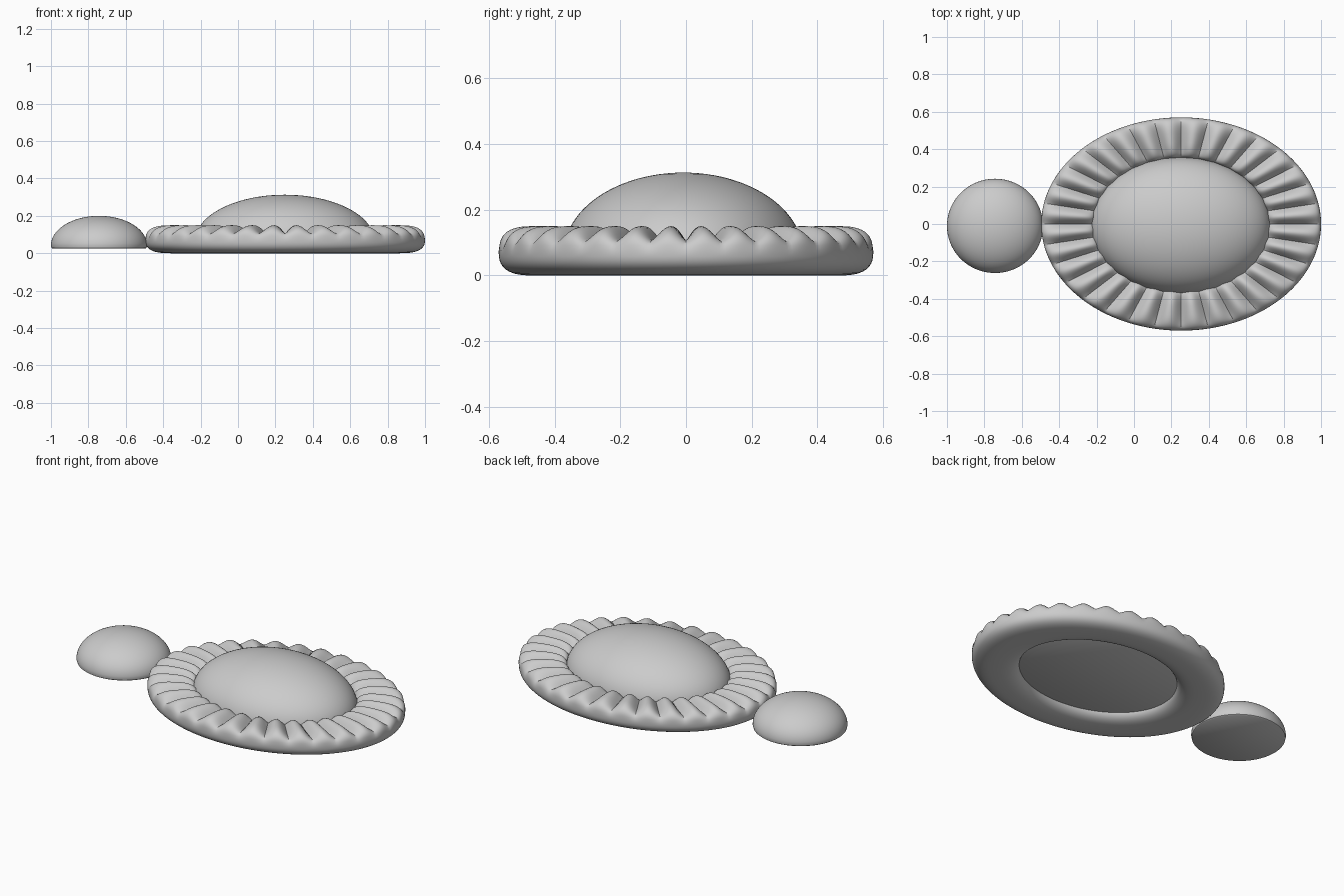
import bpy, bmesh, math
from math import sin, cos, pi

if "Cube" in bpy.data.objects:
    bpy.data.objects.remove(bpy.data.objects["Cube"])

LOBES = 32


def finish(name, bm, angle):
    bmesh.ops.recalc_face_normals(bm, faces=bm.faces[:])
    me = bpy.data.meshes.new(name)
    bm.to_mesh(me)
    bm.free()
    ob = bpy.data.objects.new(name, me)
    bpy.context.collection.objects.link(ob)
    bpy.ops.object.select_all(action='DESELECT')
    ob.select_set(True)
    bpy.context.view_layer.objects.active = ob
    bpy.ops.object.shade_smooth_by_angle(angle=math.radians(angle))
    return ob


def cabochon(name, cx, cy, rx, ry, base, girdle, top, seg=96, rings=24):
    """Polished dome with a flat underside and a softly turned lower edge."""
    prof = [(0.965, base), (0.988, base + 0.25 * (girdle - base))]
    prof += [(cos(i / rings * pi / 2), girdle + (top - girdle) * sin(i / rings * pi / 2))
             for i in range(rings)]
    bm = bmesh.new()
    loops = [[bm.verts.new((cx + rx * r * cos(2 * pi * j / seg),
                            cy + ry * r * sin(2 * pi * j / seg), z)) for j in range(seg)]
             for r, z in prof]
    for a, b in zip(loops, loops[1:]):
        for j in range(seg):
            k = (j + 1) % seg
            bm.faces.new((a[j], a[k], b[k], b[j]))
    tip = bm.verts.new((cx, cy, top))
    for j in range(seg):
        bm.faces.new((loops[-1][j], loops[-1][(j + 1) % seg], tip))
    bm.faces.new(loops[0][::-1])
    return finish(name, bm, 40)


def spow(v, e):
    return math.copysign(abs(v) ** e, v)


def fluted_ring(name, cx, rx, ry, per_lobe=12, sec=48):
    """Oval ring with a rounded-box section and sharp grooves between top lobes."""
    n = LOBES * per_lobe
    bm = bmesh.new()
    loops = []
    for i in range(n):
        t = 2 * pi * i / n
        groove = 1 - abs(sin(LOBES * t / 2))
        loop = []
        for j in range(sec):
            p = 2 * pi * j / sec
            fade = max(0.0, sin(p)) ** 0.8
            k = 1 - 0.62 * groove * fade
            s = 0.81 + 0.19 * spow(cos(p), 0.72) * (1 - 0.22 * groove * fade)
            z = 0.075 + 0.075 * spow(sin(p), 0.72) * k
            loop.append(bm.verts.new((cx + rx * s * cos(t), ry * s * sin(t), z)))
        loops.append(loop)
    for i in range(n):
        a, b = loops[i], loops[(i + 1) % n]
        for j in range(sec):
            k = (j + 1) % sec
            bm.faces.new((a[j], b[j], b[k], a[k]))
    return finish(name, bm, 40)


# Scalloped oval frame
fluted_ring("fluted_frame", 0.252, 0.748, 0.57)
# Large oval stone and small round stone
cabochon("oval_stone", 0.25, -0.008, 0.48, 0.365, 0.045, 0.065, 0.313)
cabochon("round_stone", -0.743, -0.01, 0.257, 0.252, 0.025, 0.042, 0.2)
